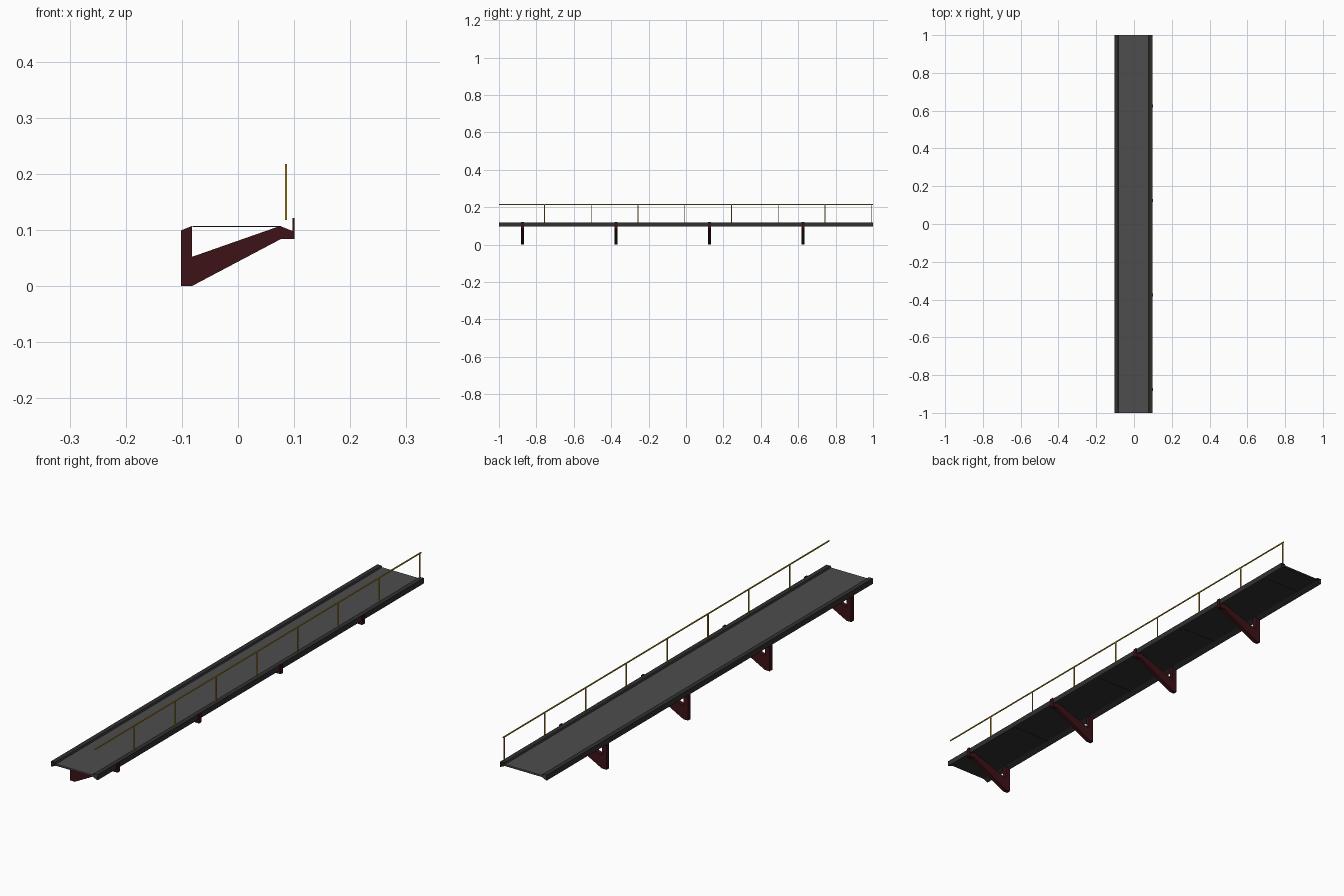
import bpy, bmesh

if "Cube" in bpy.data.objects:
    bpy.data.objects.remove(bpy.data.objects["Cube"])


def material(name, rgb):
    m = bpy.data.materials.new(name)
    m.diffuse_color = (*rgb, 1)
    m.use_nodes = True
    m.node_tree.nodes["Principled BSDF"].inputs["Base Color"].default_value = m.diffuse_color
    return m


GREY = material("walkway_grey", (0.075, 0.075, 0.075))
DARK = material("edge_dark", (0.03, 0.03, 0.03))
RED = material("bracket_red", (0.045, 0.006, 0.008))
GOLD = material("railing_yellow", (0.5, 0.3, 0.02))


def extrude(name, profile, y0, y1, mats, caps=True, face_mats=None):
    """Sweep an x-z outline (clockwise seen from the front) along y."""
    bm = bmesh.new()
    a = [bm.verts.new((x, y0, z)) for x, z in profile]
    b = [bm.verts.new((x, y1, z)) for x, z in profile]
    n = len(profile)
    for i in range(n):
        j = (i + 1) % n
        f = bm.faces.new((a[i], a[j], b[j], b[i]))
        if face_mats:
            f.material_index = face_mats[i]
    if caps:
        bm.faces.new(a[::-1])
        bm.faces.new(b)
        bmesh.ops.recalc_face_normals(bm, faces=bm.faces)
    me = bpy.data.meshes.new(name)
    bm.to_mesh(me)
    bm.free()
    for m in mats:
        me.materials.append(m)
    ob = bpy.data.objects.new(name, me)
    bpy.context.collection.objects.link(ob)
    return ob


def box(name, x0, x1, y0, y1, z0, z1, mat):
    return extrude(name, [(x0, z0), (x0, z1), (x1, z1), (x1, z0)], y0, y1, [mat])


# Walkway deck with raised edges and wedge undersides, open at both ends
CX = -0.0025
left = [(-0.079, 0.107), (-0.0995, 0.098), (-0.0995, 0.119), (-0.082, 0.119), (-0.079, 0.113)]
outline = [(CX + x, z) for x, z in left] + [(CX - x, z) for x, z in reversed(left)]
extrude("walkway_deck", outline, -1, 1, [GREY, DARK], caps=False,
        face_mats=[1, 1, 1, 1, 0, 1, 1, 1, 1, 1])

# Wall brackets: post, sloping arm and hooked tip
bracket = [(-0.102, 0), (-0.102, 0.099), (-0.082, 0.107), (-0.082, 0.052),
           (0.075, 0.107), (0.097, 0.098), (0.097, 0.121), (0.101, 0.121),
           (0.101, 0.084), (0.077, 0.084), (-0.082, 0)]
for k in range(4):
    y = -0.875 + 0.5 * k
    extrude(f"bracket_{k + 1}", bracket, y - 0.008, y + 0.008, [RED])
    # Thin cross strip under the deck, midway between brackets
    box(f"cross_strip_{k + 1}", -0.081, 0.076, y + 0.24, y + 0.26, 0.1055, 0.107, DARK)

# Handrail with evenly spaced posts on the right edge
RX, R = 0.0855, 0.002
box("handrail", RX - R, RX + R, -1, 1, 0.213, 0.217, GOLD)
for k in range(8):
    y = -0.757 + 0.25 * k
    box(f"railing_post_{k + 1}", RX - R, RX + R, y - R, y + R, 0.118, 0.214, GOLD)
